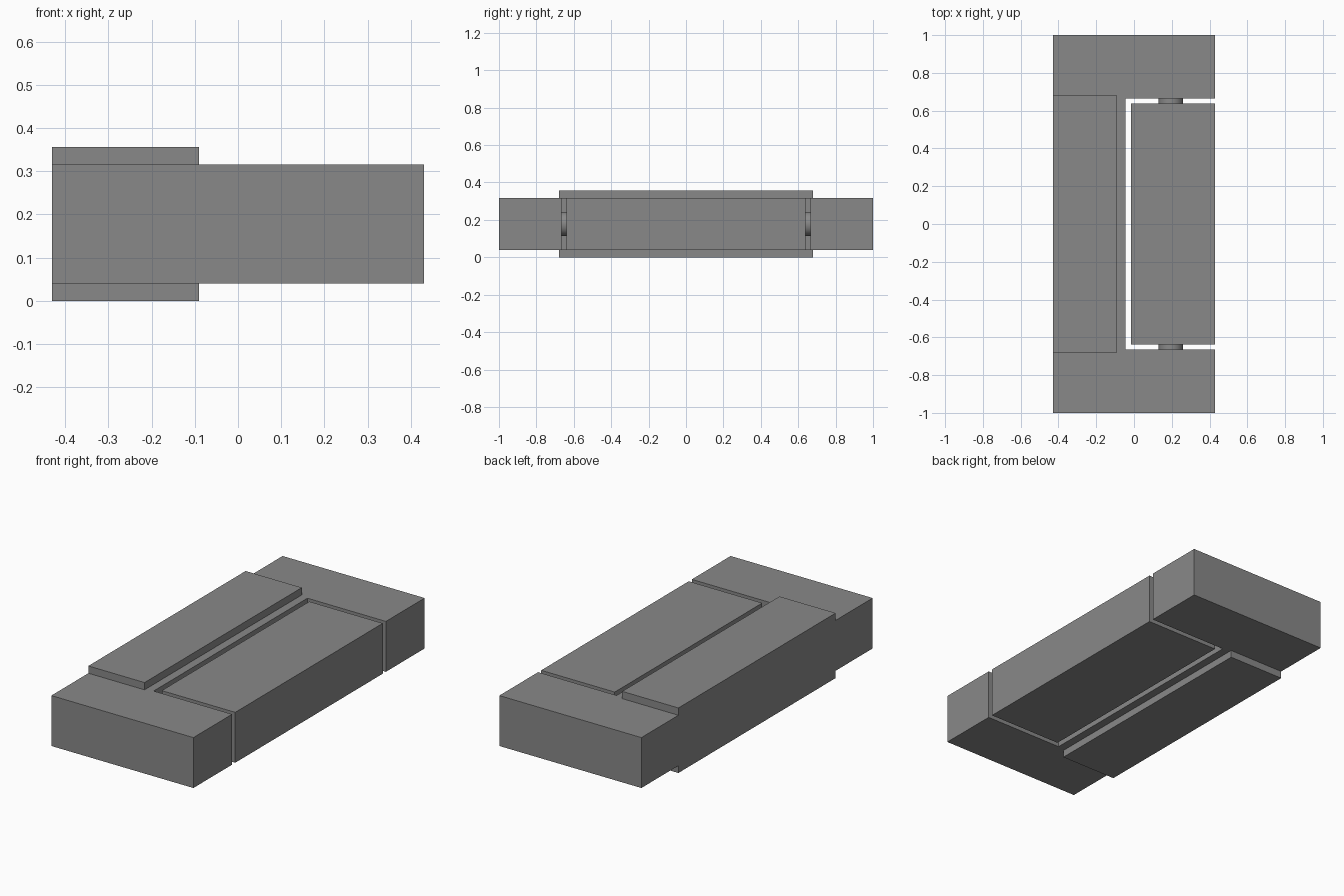
import bpy
import bmesh
import math

cube = bpy.data.objects.get("Cube")
if cube:
    bpy.data.objects.remove(cube, do_unlink=True)

# Single grey finish
grey = bpy.data.materials.new("mid grey")
grey.use_nodes = True
colour = (0.25, 0.25, 0.25, 1)
grey.diffuse_color = colour
grey.node_tree.nodes["Principled BSDF"].inputs["Base Color"].default_value = colour

BOTTOM, TOP, HEIGHT = 0.04, 0.316, 0.356
LEFT, RIGHT = -0.43, 0.43


def prism(name, outline, z0, z1):
    """Extrude a plan outline upward from z0 to z1."""
    bm = bmesh.new()
    base = bm.faces.new([bm.verts.new((x, y, z0)) for x, y in outline])
    grown = bmesh.ops.extrude_face_region(bm, geom=[base])["geom"]
    verts = [v for v in grown if isinstance(v, bmesh.types.BMVert)]
    bmesh.ops.translate(bm, verts=verts, vec=(0, 0, z1 - z0))
    bmesh.ops.recalc_face_normals(bm, faces=bm.faces)
    mesh = bpy.data.meshes.new(name)
    bm.to_mesh(mesh)
    bm.free()
    mesh.materials.append(grey)
    obj = bpy.data.objects.new(name, mesh)
    bpy.context.collection.objects.link(obj)
    return obj


def block(name, x0, x1, half_y, z0, z1):
    return prism(name, [(x0, -half_y), (x1, -half_y), (x1, half_y), (x0, half_y)], z0, z1)


# C-shaped frame: spine with an arm at each end
half = [(LEFT, 1), (RIGHT, 1), (RIGHT, 0.665), (-0.045, 0.665)]
prism("frame", half + [(x, -y) for x, y in reversed(half)], BOTTOM, TOP)

# Raised pads above and below the spine
block("upper_pad", LEFT, -0.09, 0.68, TOP, HEIGHT)
block("lower_pad", LEFT, -0.09, 0.68, 0, BOTTOM)

# Swinging block held between the arms
block("pivot_block", -0.015, RIGHT, 0.638, BOTTOM, TOP)

# Pivot pins bridging the gaps
for side, name in ((1, "rear_pin"), (-1, "front_pin")):
    bpy.ops.mesh.primitive_cylinder_add(
        vertices=32, radius=0.065, depth=0.06,
        location=(0.195, side * 0.652, (BOTTOM + TOP) / 2),
        rotation=(math.pi / 2, 0, 0))
    pin = bpy.context.object
    pin.name = name
    pin.data.materials.append(grey)
    bpy.ops.object.shade_smooth_by_angle()
